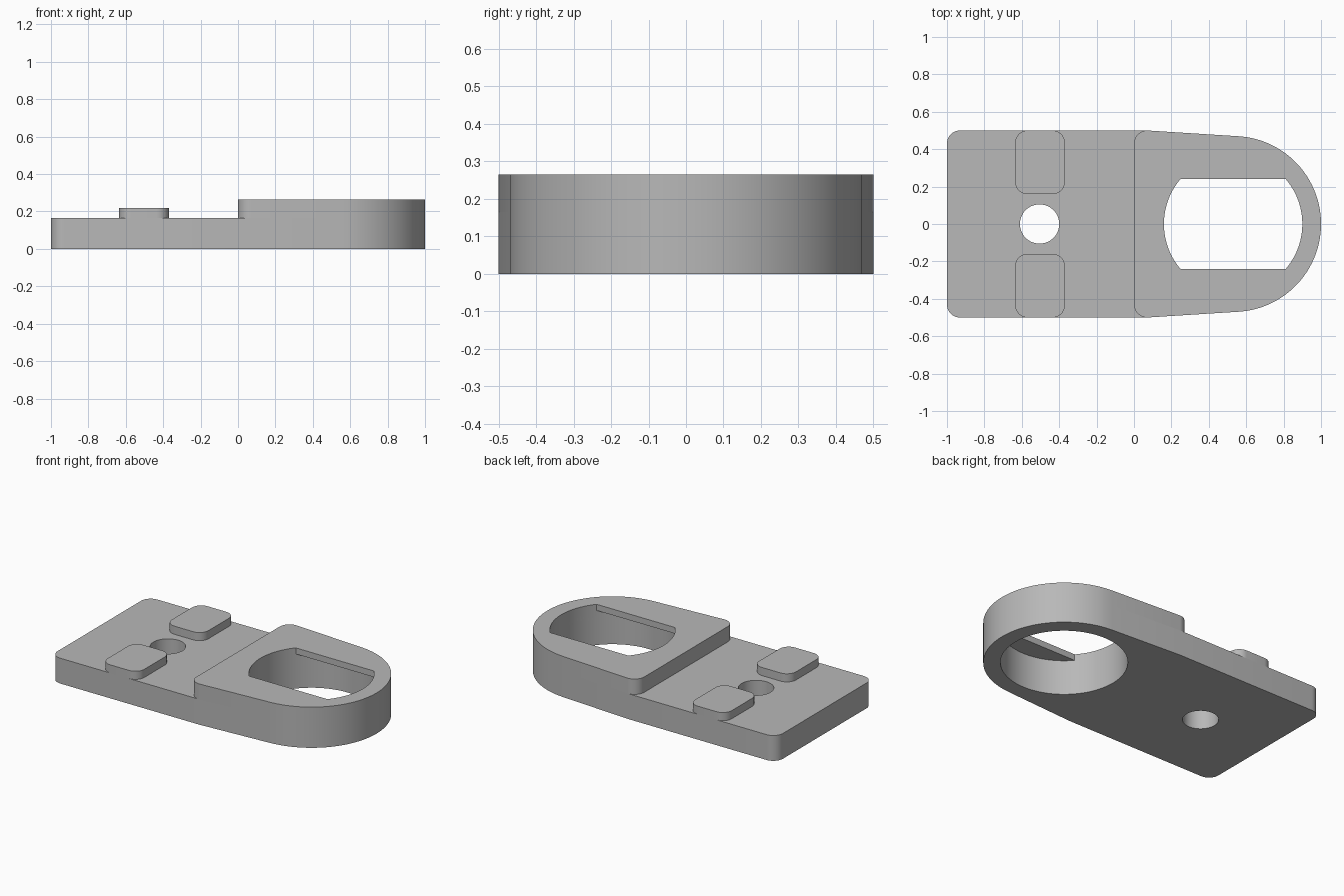
import bpy
import bmesh
from math import asin, atan2, acos, cos, sin, hypot, pi, radians

cube = bpy.data.objects.get("Cube")
if cube:
    bpy.data.objects.remove(cube, do_unlink=True)

# Main dimensions
PLATE_TOP, PAD_TOP, HEAD_TOP, LIP_BOTTOM = 0.165, 0.218, 0.265, 0.225
HALF_W, FILLET = 0.5, 0.07
RING_X, RING_R, BORE_R, FLAT_Y = 0.53, 0.47, 0.37, 0.24

grey = bpy.data.materials.new("mid grey")
grey.use_nodes = True
colour = (0.48, 0.48, 0.48, 1)
grey.diffuse_color = colour
grey.node_tree.nodes["Principled BSDF"].inputs["Base Color"].default_value = colour


def arc(cx, cy, r, start, end, steps):
    """Points along an arc, both ends included."""
    angles = [start + (end - start) * i / steps for i in range(steps + 1)]
    return [(cx + r * cos(a), cy + r * sin(a)) for a in angles]


def prism(name, outline, z0, z1):
    """Extrude a counter-clockwise outline from z0 to z1."""
    bm = bmesh.new()
    base = bm.faces.new([bm.verts.new((x, y, z0)) for x, y in outline])
    top = bmesh.ops.extrude_face_region(bm, geom=[base], use_keep_orig=True)
    verts = [g for g in top["geom"] if isinstance(g, bmesh.types.BMVert)]
    bmesh.ops.translate(bm, vec=(0, 0, z1 - z0), verts=verts)
    bmesh.ops.recalc_face_normals(bm, faces=bm.faces)
    mesh = bpy.data.meshes.new(name)
    bm.to_mesh(mesh)
    bm.free()
    mesh.materials.append(grey)
    obj = bpy.data.objects.new(name, mesh)
    bpy.context.collection.objects.link(obj)
    return obj


def cut(obj, outline, z0, z1):
    """Subtract a prism from the part and discard the cutter."""
    cutter = prism("cutter", outline, z0, z1)
    cutter.hide_render = True
    mod = obj.modifiers.new("hole", "BOOLEAN")
    mod.operation, mod.solver, mod.object = "DIFFERENCE", "EXACT", cutter
    graph = bpy.context.evaluated_depsgraph_get()
    mesh = bpy.data.meshes.new_from_object(obj.evaluated_get(graph))
    obj.modifiers.clear()
    obj.data = mesh
    bpy.data.objects.remove(cutter, do_unlink=True)


def rounded_rect(x0, x1, y0, y1, r):
    corners = [(x1 - r, y1 - r), (x0 + r, y1 - r), (x0 + r, y0 + r), (x1 - r, y0 + r)]
    return [p for i, (x, y) in enumerate(corners)
            for p in arc(x, y, r, i * pi / 2, (i + 1) * pi / 2, 10)]


def tongue(x0):
    """Square end with rounded corners at x0, tapering into the round end."""
    dx = FILLET - RING_X
    tangent = atan2(HALF_W, dx) - acos(RING_R / hypot(dx, HALF_W))
    pts = arc(RING_X, 0, RING_R, -tangent, tangent, 64)
    if x0 < 0:
        pts.append((FILLET, HALF_W))
    inner = HALF_W - FILLET
    pts += arc(x0 + FILLET, inner, FILLET, pi / 2, pi, 10)
    pts += arc(x0 + FILLET, -inner, FILLET, pi, 3 * pi / 2, 10)
    if x0 < 0:
        pts.append((FILLET, -HALF_W))
    return pts


# Bore outlines: full circle below, two arcs joined by flats at the lip
a = asin(FLAT_Y / BORE_R)
right_arc = arc(RING_X, 0, BORE_R, -a, a, 24)
left_arc = arc(RING_X, 0, BORE_R, pi - a, pi + a, 24)
flatted = right_arc + left_arc
bore = (right_arc + arc(RING_X, 0, BORE_R, a, pi - a, 28)[1:-1]
        + left_arc + arc(RING_X, 0, BORE_R, pi + a, 2 * pi - a, 28)[1:-1])

# Base plate with bore and screw hole
plate = prism("base_plate", tongue(-1), 0, PLATE_TOP)
cut(plate, bore, -0.1, 0.3)
cut(plate, arc(-0.505, 0, 0.105, 0, 2 * pi, 48)[:-1], -0.1, 0.3)

# Raised head with an overhanging flat lip on each side of the bore
head = prism("raised_head", tongue(0), PLATE_TOP, HEAD_TOP)
cut(head, flatted, 0.1, 0.4)
cut(head, bore, 0.1, LIP_BOTTOM)

# Locating pads on both sides of the screw hole
parts = [plate, head]
for name, y0, y1 in (("left_pad", 0.16, HALF_W), ("right_pad", -HALF_W, -0.16)):
    parts.append(prism(name, rounded_rect(-0.635, -0.37, y0, y1, 0.065), PLATE_TOP, PAD_TOP))

# Smooth curved walls, sharp rims
bpy.ops.object.select_all(action="DESELECT")
for part in parts:
    part.select_set(True)
bpy.context.view_layer.objects.active = plate
bpy.ops.object.shade_smooth_by_angle(angle=radians(30))
